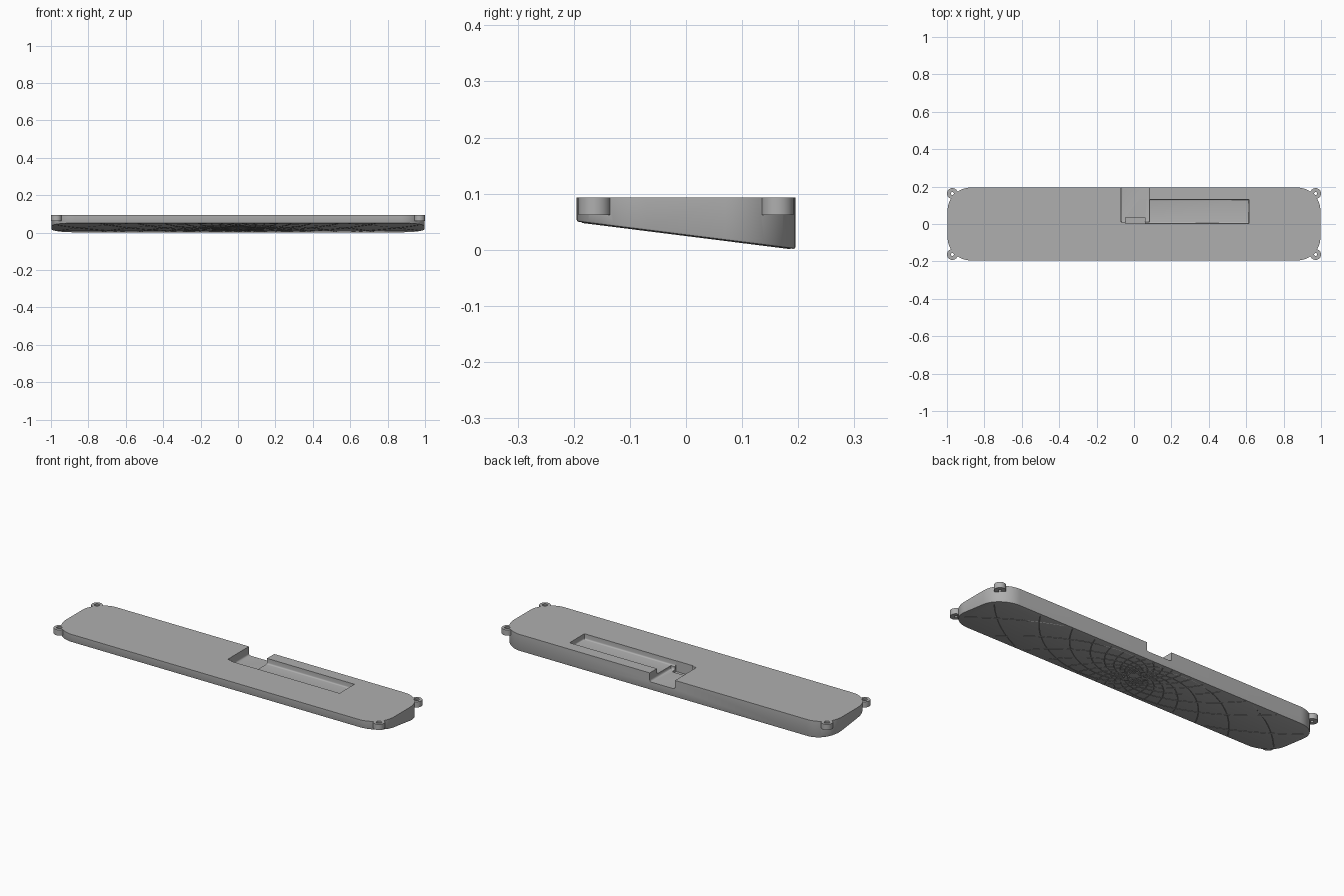
import bpy, bmesh
from math import sin, cos, pi, exp, hypot
from mathutils import Vector

cube = bpy.data.objects.get("Cube")
if cube:
    bpy.data.objects.remove(cube, do_unlink=True)

grey = bpy.data.materials.new("plain grey")
grey.use_nodes = True
colour = (0.43, 0.43, 0.43, 1)
grey.diffuse_color = colour
grey.node_tree.nodes["Principled BSDF"].inputs["Base Color"].default_value = colour

HALF_X, HALF_Y, TOP, CORNER = 0.997, 0.195, 0.093, 0.125
LUG_X, LUG_Y, LUG_R = 0.971, 0.163, 0.029
RIDGE = 0.0012


def underside(y):
    """Height of the sloping bottom face."""
    return RIDGE + 0.049 * (HALF_Y - y) / (2 * HALF_Y)


def make(name, bm):
    bmesh.ops.recalc_face_normals(bm, faces=bm.faces)
    mesh = bpy.data.meshes.new(name)
    bm.to_mesh(mesh)
    bm.free()
    mesh.materials.append(grey)
    ob = bpy.data.objects.new(name, mesh)
    bpy.context.collection.objects.link(ob)
    return ob


def box(name, x0, x1, y0, y1, z0, z1, fillet=0):
    """Box whose lower edges can be rounded."""
    bm = bmesh.new()
    bmesh.ops.create_cube(bm, size=1)
    for v in bm.verts:
        v.co = Vector((x1 if v.co.x > 0 else x0, y1 if v.co.y > 0 else y0,
                       z1 if v.co.z > 0 else z0))
    if fillet:
        low = [e for e in bm.edges if all(v.co.z < z0 + 1e-5 for v in e.verts)]
        bmesh.ops.bevel(bm, geom=low, offset=fillet, segments=4, profile=0.5,
                        affect='EDGES')
    return make(name, bm)


def cylinder(name, x, y, z0, z1, radius, sides=32):
    bm = bmesh.new()
    bmesh.ops.create_cone(bm, cap_ends=True, segments=sides, radius1=radius,
                          radius2=radius, depth=z1 - z0)
    bmesh.ops.translate(bm, verts=bm.verts, vec=(x, y, (z0 + z1) / 2))
    return make(name, bm)


def boolean(target, tool, operation):
    mod = target.modifiers.new(operation.lower(), 'BOOLEAN')
    mod.operation, mod.object, mod.solver = operation, tool, 'EXACT'
    bpy.context.view_layer.objects.active = target
    bpy.ops.object.modifier_apply(modifier=mod.name)
    bpy.data.objects.remove(tool, do_unlink=True)


# Wedge plate with rounded corners and a softened lower edge
outline = []
for i, (sx, sy) in enumerate([(1, 1), (-1, 1), (-1, -1), (1, -1)]):
    for k in range(17):
        a = (i + k / 16) * pi / 2
        outline.append((sx * (HALF_X - CORNER) + CORNER * cos(a),
                        sy * (HALF_Y - CORNER) + CORNER * sin(a)))
bm = bmesh.new()
lower = [bm.verts.new((x, y, underside(y))) for x, y in outline]
upper = [bm.verts.new((x, y, TOP)) for x, y in outline]
bottom = bm.faces.new(lower)
bm.faces.new(upper)
for i in range(len(outline)):
    j = (i + 1) % len(outline)
    bm.faces.new((lower[i], lower[j], upper[j], upper[i]))
bmesh.ops.recalc_face_normals(bm, faces=bm.faces)
bmesh.ops.bevel(bm, geom=list(bottom.edges), offset=0.004, segments=2,
                profile=0.5, affect='EDGES')
plate = make("wedge_plate", bm)

# Corner screw lugs, each with a stepped hole
corners = [(sx * LUG_X, sy * LUG_Y) for sx in (-1, 1) for sy in (-1, 1)]
for x, y in corners:
    boolean(plate, cylinder("lug", x, y, 0.062, TOP, LUG_R), 'UNION')
for x, y in corners:
    boolean(plate, cylinder("hole", x, y, 0.058, 0.12, 0.008, 20), 'DIFFERENCE')
    boolean(plate, cylinder("hole_step", x, y, 0.085, 0.12, 0.014, 24), 'DIFFERENCE')

# Shallow tray, open rear notch and connector pocket
boolean(plate, box("tray", 0, 0.615, 0.003, 0.132, 0.063, 0.12, 0.008), 'DIFFERENCE')
boolean(plate, box("notch", -0.07, 0.084, 0.01, 0.25, 0.045, 0.12, 0.01), 'DIFFERENCE')
boolean(plate, box("pocket", -0.045, 0.06, 0.002, 0.035, 0.034, 0.12), 'DIFFERENCE')

bpy.ops.object.select_all(action='DESELECT')
plate.select_set(True)
bpy.context.view_layer.objects.active = plate
bpy.ops.object.shade_smooth_by_angle(angle=0.52)


# Fine crossing spiral ridges on the underside
def on_plate(x, y):
    dx = max(abs(x) - (HALF_X - CORNER), 0)
    dy = max(abs(y) - (HALF_Y - CORNER), 0)
    return hypot(dx, dy) < CORNER - 0.007


bm = bmesh.new()
ARMS, STEPS = 18, 90
for turn in (-1, 1):
    for arm in range(ARMS):
        previous = None
        for k in range(STEPS):
            t = 3.7 * k / STEPS
            r = 0.026 * exp(t)
            a = turn * t * 0.9 + arm * 2 * pi / ARMS
            if not on_plate(r * cos(a), r * sin(a)):
                previous = None
                continue
            half = min(0.0018, 0.02 * r)
            row = []
            for side, drop in ((-1, -0.0004), (0, RIDGE), (1, -0.0004)):
                # offset across the spiral direction
                b = a + side * half * 1.4 / r
                x, y = r * cos(b), r * sin(b)
                row.append(bm.verts.new((x, y, underside(y) - drop)))
            if previous:
                for m in (0, 1):
                    bm.faces.new((previous[m], previous[m + 1], row[m + 1], row[m]))
            previous = row
bmesh.ops.delete(bm, geom=[v for v in bm.verts if not v.link_faces], context='VERTS')
for f in bm.faces:
    f.normal_update()
    if f.normal.z > 0:
        f.normal_flip()
mesh = bpy.data.meshes.new("underside_ridges")
bm.to_mesh(mesh)
bm.free()
mesh.materials.append(grey)
bpy.context.collection.objects.link(bpy.data.objects.new("underside_ridges", mesh))
